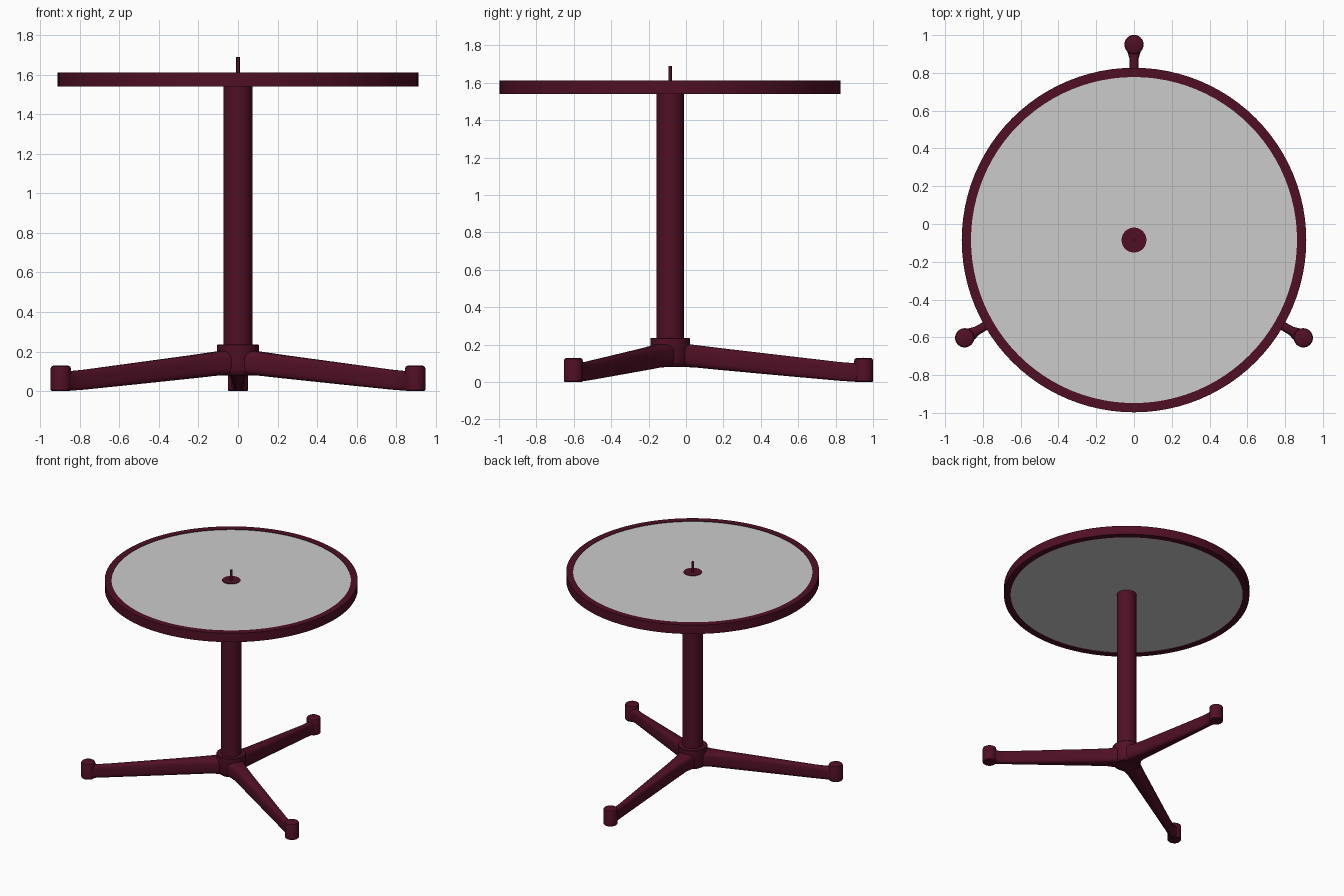
import bpy, bmesh, math

if "Cube" in bpy.data.objects:
    bpy.data.objects.remove(bpy.data.objects["Cube"])

CY = -0.085          # table axis lies at x = 0, y = CY


def material(name, rgb):
    m = bpy.data.materials.new(name)
    m.diffuse_color = (*rgb, 1)
    m.use_nodes = True
    m.node_tree.nodes["Principled BSDF"].inputs["Base Color"].default_value = m.diffuse_color
    return m


MAROON = material("maroon", (0.08, 0.005, 0.018))
GREY = material("light grey", (0.6, 0.6, 0.6))


def finish(name, bm, mat, loc=(0, CY, 0), rot=0, angle=35):
    bmesh.ops.remove_doubles(bm, verts=bm.verts, dist=1e-5)
    bmesh.ops.recalc_face_normals(bm, faces=bm.faces)
    me = bpy.data.meshes.new(name)
    bm.to_mesh(me)
    bm.free()
    me.materials.append(mat)
    ob = bpy.data.objects.new(name, me)
    bpy.context.collection.objects.link(ob)
    ob.location = loc
    ob.rotation_euler.z = rot
    bpy.ops.object.select_all(action='DESELECT')
    ob.select_set(True)
    bpy.context.view_layer.objects.active = ob
    bpy.ops.object.shade_smooth_by_angle(angle=math.radians(angle))
    return ob


def lathe(name, profile, mat, segs=48, closed=False, **kw):
    """Spin an (r, z) profile around z."""
    bm = bmesh.new()
    vs = [bm.verts.new((r, 0, z)) for r, z in profile]
    for a, b in zip(vs, vs[1:] + (vs[:1] if closed else [])):
        if a is not b and (closed or b is not vs[0]):
            bm.edges.new((a, b))
    bmesh.ops.spin(bm, geom=bm.verts[:] + bm.edges[:], cent=(0, 0, 0), axis=(0, 0, 1),
                   angle=math.tau, steps=segs, use_duplicate=False)
    return finish(name, bm, mat, **kw)


def leg(name, rot):
    """Loft a rounded section outwards along +x."""
    # distance, half width, bottom z, top z
    stations = [(0.0, 0.075, 0.08, 0.205), (0.08, 0.07, 0.08, 0.205),
                (0.14, 0.054, 0.077, 0.198), (0.25, 0.047, 0.066, 0.184),
                (0.6, 0.034, 0.034, 0.143), (0.9, 0.023, 0.007, 0.108),
                (0.96, 0.024, 0.003, 0.103), (0.99, 0.033, 0.002, 0.101),
                (1.03, 0.04, 0.002, 0.1)]
    n = 24
    bm = bmesh.new()
    rings = []
    for x, hw, zb, zt in stations:
        ring = []
        for i in range(n):
            a = math.tau * (i + 0.5) / n
            c, s = math.cos(a), math.sin(a)
            y = hw * math.copysign(abs(c) ** 0.55, c)
            z = (zb + zt) / 2 + (zt - zb) / 2 * math.copysign(abs(s) ** 0.55, s)
            ring.append(bm.verts.new((x, y, z)))
        rings.append(ring)
    for a, b in zip(rings, rings[1:]):
        for i in range(n):
            j = (i + 1) % n
            bm.faces.new((a[i], a[j], b[j], b[i]))
    bm.faces.new(rings[0])
    bm.faces.new(rings[-1])
    return finish(name, bm, MAROON, rot=rot, angle=40)


# Table top: rim and inset panel
lathe("top_rim", [(0.863, 1.54), (0.912, 1.54), (0.912, 1.611), (0.863, 1.611)],
      MAROON, segs=96, closed=True)
lathe("top_panel", [(0, 1.545), (0.864, 1.545), (0.864, 1.607), (0, 1.607)],
      GREY, segs=96)

# Pole, centre cap and pin
lathe("pole", [(0, 0.15), (0.073, 0.15), (0.073, 1.546), (0, 1.546)], MAROON)
lathe("centre_cap", [(0, 1.6), (0.066, 1.6), (0.066, 1.611), (0, 1.611)], MAROON)
lathe("centre_pin", [(0, 1.6), (0.009, 1.6), (0.009, 1.69), (0, 1.69)], MAROON, segs=16)

# Hub
lathe("hub", [(0, 0.08), (0.085, 0.08), (0.098, 0.09), (0.106, 0.11),
              (0.106, 0.232), (0.102, 0.236), (0, 0.236)], MAROON)

# Three legs with feet
for i, side in enumerate(("back", "left", "right")):
    a = math.pi / 2 + i * math.tau / 3
    leg(side + "_leg", a)
    lathe(side + "_foot", [(0, 0), (0.046, 0), (0.051, 0.006), (0.051, 0.115),
                           (0.048, 0.123), (0.04, 0.128), (0, 0.13)], MAROON, segs=32,
          loc=(1.035 * math.cos(a), CY + 1.035 * math.sin(a), 0))
